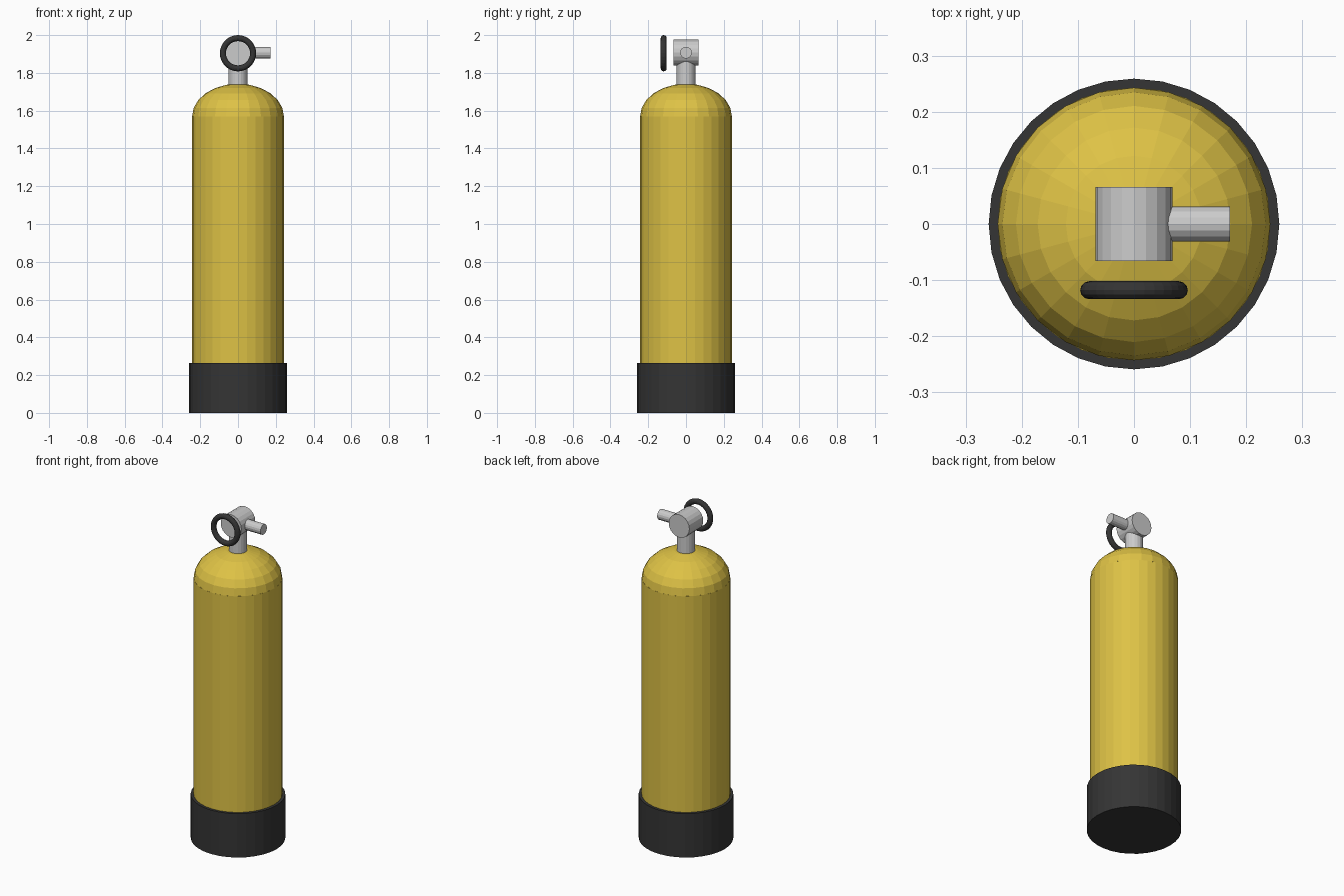
import bpy, bmesh, math
from mathutils import Matrix

old = bpy.data.objects.get("Cube")
if old:
    bpy.data.objects.remove(old)


def material(name, rgb):
    mat = bpy.data.materials.new(name)
    mat.use_nodes = True
    mat.diffuse_color = (*rgb, 1)
    mat.node_tree.nodes["Principled BSDF"].inputs["Base Color"].default_value = (*rgb, 1)
    return mat


yellow = material("yellow_paint", (0.73, 0.54, 0.06))
rubber = material("black_rubber", (0.035, 0.035, 0.035))
metal = material("light_metal", (0.6, 0.6, 0.6))


def cylinder(name, mat, radius, length, center, sides, axis="Z"):
    turn = {"X": (0, math.pi / 2, 0), "Y": (math.pi / 2, 0, 0), "Z": (0, 0, 0)}[axis]
    bpy.ops.mesh.primitive_cylinder_add(vertices=sides, radius=radius, depth=length,
                                        location=center, rotation=turn)
    obj = bpy.context.object
    obj.name = name
    obj.data.materials.append(mat)
    return obj


# Rubber boot and tank body
cylinder("base_boot", rubber, 0.259, 0.265, (0, 0, 0.1325), 32)
cylinder("tank_body", yellow, 0.243, 1.55, (0, 0, 0.795), 32)

# Flattened dome: upper half of a sphere
bm = bmesh.new()
bmesh.ops.create_uvsphere(bm, u_segments=24, v_segments=12, radius=0.243)
bmesh.ops.delete(bm, geom=[v for v in bm.verts if v.co.z < -0.001], context="VERTS")
bmesh.ops.transform(bm, matrix=Matrix.Diagonal((1, 1, 0.71, 1)), verts=bm.verts)
mesh = bpy.data.meshes.new("tank_dome")
bm.to_mesh(mesh)
bm.free()
mesh.materials.append(yellow)
dome = bpy.data.objects.new("tank_dome", mesh)
dome.location.z = 1.57
bpy.context.collection.objects.link(dome)

# Valve: neck, cross body and side outlet
valve_z = 1.907
cylinder("valve_neck", metal, 0.05, 0.18, (0, 0, 1.79), 20)
cylinder("valve_body", metal, 0.069, 0.132, (0, 0, valve_z), 20, "Y")
cylinder("valve_outlet", metal, 0.031, 0.131, (0.106, 0, valve_z), 16, "X")

# Ring in front of the valve
bpy.ops.mesh.primitive_torus_add(major_segments=32, minor_segments=12, major_radius=0.08,
                                 minor_radius=0.016, location=(0, -0.118, 1.904),
                                 rotation=(math.pi / 2, 0, 0))
ring = bpy.context.object
ring.name = "valve_ring"
ring.data.materials.append(rubber)
